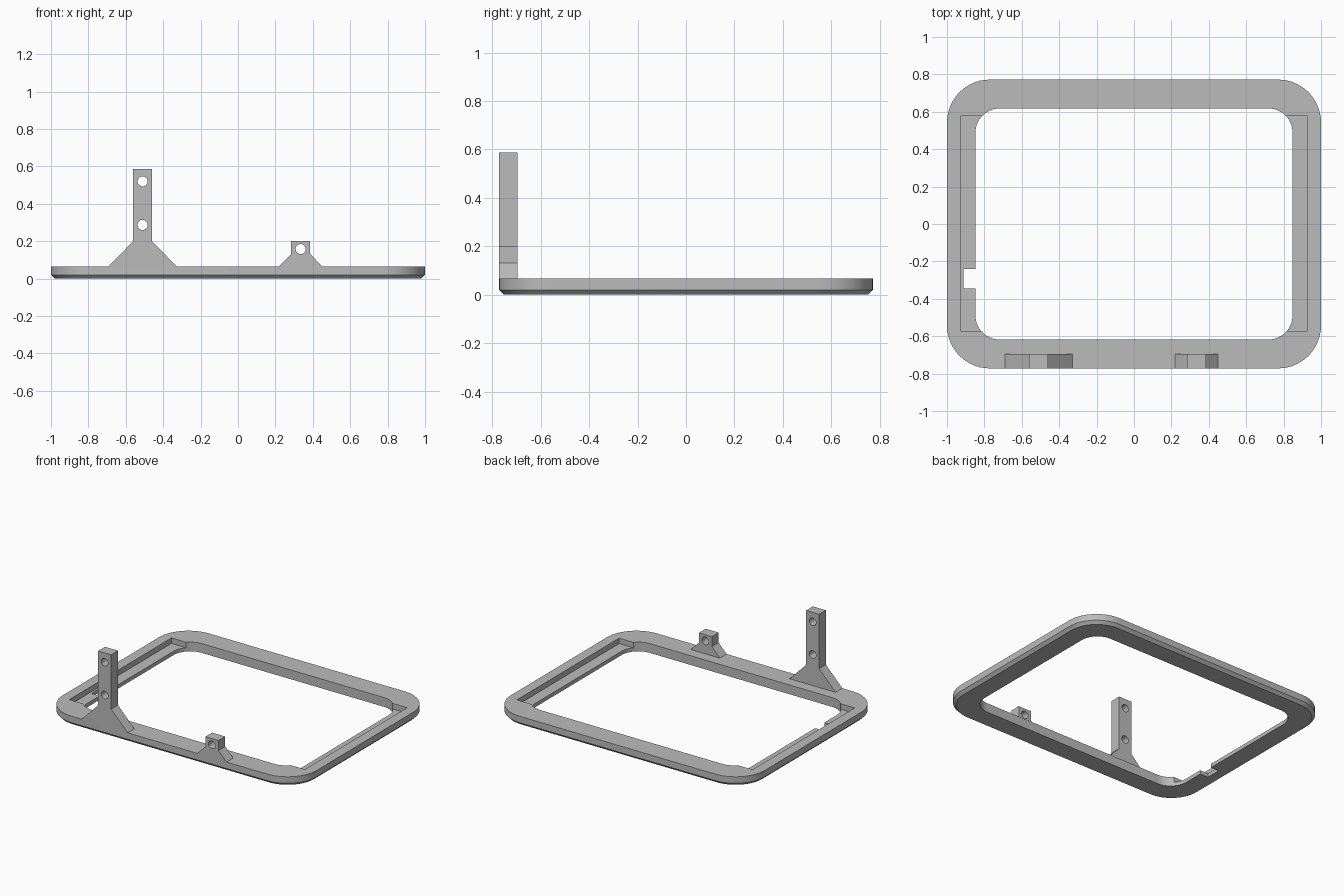
import bpy, bmesh, math

if "Cube" in bpy.data.objects:
    bpy.data.objects.remove(bpy.data.objects["Cube"], do_unlink=True)

grey = bpy.data.materials.new("plain_grey")
grey.use_nodes = True
GREY = (0.5, 0.5, 0.5, 1)
grey.diffuse_color = GREY
grey.node_tree.nodes["Principled BSDF"].inputs["Base Color"].default_value = GREY

HALF_Y, TOP, CHAMFER = 0.772, 0.066, 0.02


def make_object(name, bm):
    bmesh.ops.recalc_face_normals(bm, faces=bm.faces)
    mesh = bpy.data.meshes.new(name)
    bm.to_mesh(mesh)
    bm.free()
    mesh.materials.append(grey)
    obj = bpy.data.objects.new(name, mesh)
    bpy.context.collection.objects.link(obj)
    return obj


def rounded_rect(hx, hy, r, z, steps=14):
    points = []
    for corner, (sx, sy) in enumerate([(1, 1), (-1, 1), (-1, -1), (1, -1)]):
        for i in range(steps + 1):
            a = (corner + i / steps) * math.pi / 2
            points.append((sx * (hx - r) + r * math.cos(a),
                           sy * (hy - r) + r * math.sin(a), z))
    return points


def box(name, x0, x1, y0, y1, z0, z1):
    bm = bmesh.new()
    bmesh.ops.create_cube(bm, size=1)
    for v in bm.verts:
        v.co = (x1 if v.co.x > 0 else x0, y1 if v.co.y > 0 else y0,
                z1 if v.co.z > 0 else z0)
    return make_object(name, bm)


def hole_cutter(x, z, r=0.027):
    bpy.ops.mesh.primitive_cylinder_add(vertices=32, radius=r, depth=0.4,
                                        location=(x, -HALF_Y, z),
                                        rotation=(math.pi / 2, 0, 0))
    return bpy.context.object


def activate(obj):
    bpy.ops.object.select_all(action="DESELECT")
    obj.select_set(True)
    bpy.context.view_layer.objects.active = obj


def cut(obj, cutters):
    for cutter in cutters:
        cutter.hide_render = True
        mod = obj.modifiers.new("cut", "BOOLEAN")
        mod.operation, mod.solver, mod.object = "DIFFERENCE", "EXACT", cutter
        activate(obj)
        bpy.ops.object.modifier_apply(modifier=mod.name)
        bpy.data.objects.remove(cutter, do_unlink=True)
    activate(obj)
    bpy.ops.object.shade_smooth_by_angle(angle=math.radians(30))


# Rounded frame with a chamfered lower outer edge
bm = bmesh.new()
loops = [
    rounded_rect(1 - CHAMFER, HALF_Y - CHAMFER, 0.21, 0),
    rounded_rect(1, HALF_Y, 0.23, CHAMFER),
    rounded_rect(1, HALF_Y, 0.23, TOP),
    rounded_rect(0.848, 0.618, 0.13, TOP),
    rounded_rect(0.848, 0.618, 0.13, 0),
]
rings = [[bm.verts.new(p) for p in loop] for loop in loops]
for a, b in zip(rings, rings[1:] + rings[:1]):
    for i in range(len(a)):
        j = (i + 1) % len(a)
        bm.faces.new((a[i], a[j], b[j], b[i]))
frame = make_object("frame", bm)

# Recessed side ledges and the cable notch
cut(frame, [
    box("recess_cutter", -0.928, 0.928, -0.573, 0.577, 0.027, 0.2),
    box("notch_cutter", -0.912, -0.8, -0.345, -0.24, -0.1, 0.2),
])


def bracket(name, x, foot, shoulder, height, holes, half=0.051, depth=0.076):
    # Upright post with flared foot, extruded from a front profile
    half_profile = [(foot, TOP - 0.001), (half, shoulder), (half, height)]
    profile = half_profile + [(-px, pz) for px, pz in reversed(half_profile)]
    bm = bmesh.new()
    face = bm.faces.new([bm.verts.new((x + px, -HALF_Y, pz)) for px, pz in profile])
    extruded = bmesh.ops.extrude_face_region(bm, geom=[face])["geom"]
    bmesh.ops.translate(bm, vec=(0, depth, 0),
                        verts=[g for g in extruded if isinstance(g, bmesh.types.BMVert)])
    cut(make_object(name, bm), [hole_cutter(x, z) for z in holes])


bracket("tall_bracket", -0.51, 0.182, 0.2, 0.587, (0.52, 0.287))
bracket("short_bracket", 0.335, 0.116, 0.131, 0.202, (0.158,))
